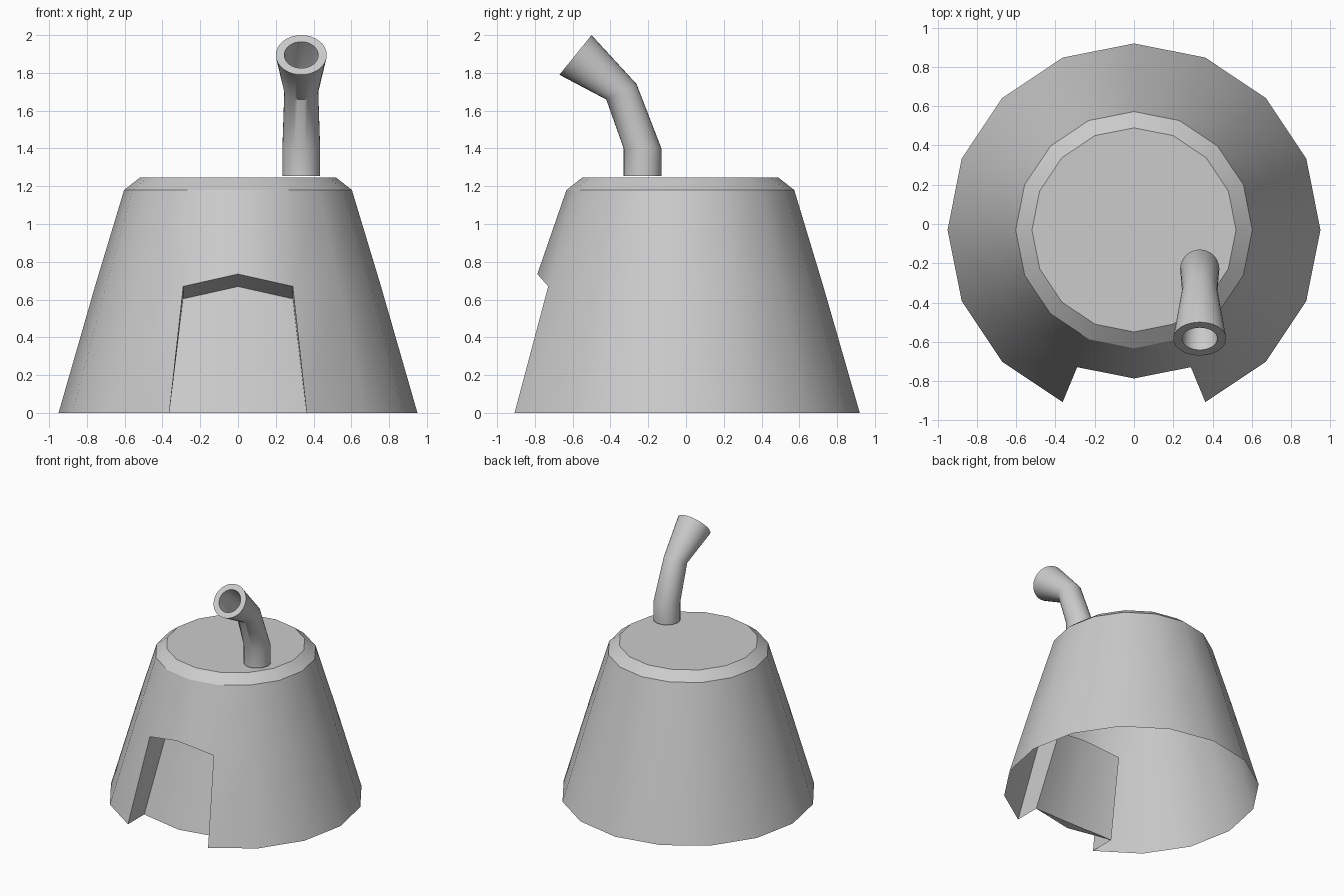
import bpy, bmesh, math
from mathutils import Vector

if "Cube" in bpy.data.objects:
    bpy.data.objects.remove(bpy.data.objects["Cube"])

grey = bpy.data.materials.new("plain_grey")
grey.diffuse_color = (0.6, 0.6, 0.6, 1)
grey.use_nodes = True
grey.node_tree.nodes["Principled BSDF"].inputs["Base Color"].default_value = grey.diffuse_color


def finish(name, bm, angle):
    """Turn a bmesh into a smooth object with sharp creases."""
    mesh = bpy.data.meshes.new(name)
    bm.to_mesh(mesh)
    bm.free()
    mesh.materials.append(grey)
    obj = bpy.data.objects.new(name, mesh)
    bpy.context.collection.objects.link(obj)
    bpy.ops.object.select_all(action='DESELECT')
    bpy.context.view_layer.objects.active = obj
    obj.select_set(True)
    bpy.ops.object.shade_smooth_by_angle(angle=math.radians(angle))
    return obj


def bridge(bm, a, b, skip=()):
    """Join two rings with quads."""
    n = len(a)
    for i in range(n):
        if i not in skip:
            j = (i + 1) % n
            bm.faces.new((a[i], a[j], b[j], b[i]))


# Hut body: sixteen-sided tapered shell, open underneath
SIDES, FRONT, CY = 16, 12, -0.03
DOOR = (FRONT - 1, FRONT)          # the two wall columns holding the doorway
bm = bmesh.new()
rings = []
for r, z in ((0.95, 0), (0.757, 0.67), (0.603, 1.18), (0.52, 1.245)):
    rings.append([bm.verts.new((r * math.cos(i * math.tau / SIDES),
                                CY + r * math.sin(i * math.tau / SIDES), z))
                  for i in range(SIDES)])
rings[1][FRONT].co.z = 0.735       # peaked lintel
bridge(bm, rings[0], rings[1], skip=DOOR)
bridge(bm, rings[1], rings[2])
bridge(bm, rings[2], rings[3])
bm.faces.new(rings[3])

# Doorway recess: back panel, jambs and lintel
cols = (FRONT - 1, FRONT, FRONT + 1)
low = [rings[0][i] for i in cols]
high = [rings[1][i] for i in cols]
low_in = [bm.verts.new(v.co + Vector((0, 0.21, 0))) for v in low]
high_in = [bm.verts.new(v.co + Vector((0, 0.21, -0.066))) for v in high]
for i in (0, 1):
    bm.faces.new((low_in[i], low_in[i + 1], high_in[i + 1], high_in[i]))
    bm.faces.new((high_in[i], high_in[i + 1], high[i + 1], high[i]))
bm.faces.new((low[0], low_in[0], high_in[0], high[0]))
bm.faces.new((low_in[2], low[2], high[2], high_in[2]))
bm.faces.new(low_in[::-1])         # small sill underneath
bmesh.ops.delete(bm, geom=[v for v in bm.verts if not v.link_faces], context='VERTS')
finish("hut_body", bm, 30)

# Chimney pipe: outer bends, mouth rim, then the hollow inside
# each ring: centre y, centre z, radius, tilt in degrees
PIPE = ((-0.23, 1.255, 0.10, 0), (-0.23, 1.40, 0.10, 0),
        (-0.342, 1.70, 0.09, 27), (-0.585, 1.895, 0.135, 51),
        (-0.585, 1.895, 0.09, 51), (-0.562, 1.876, 0.088, 51),
        (-0.342, 1.70, 0.07, 27), (-0.23, 1.40, 0.07, 0))
bm = bmesh.new()
prev = None
for y, z, r, tilt in PIPE:
    t = math.radians(tilt)
    ring = []
    for i in range(32):
        a = i * math.tau / 32
        s = r * math.sin(a)
        # bent rings stay full width sideways
        ring.append(bm.verts.new((0.335 + max(r, 0.0) * math.cos(a),
                                  y + s * math.cos(t), z + s * math.sin(t))))
    if prev:
        bridge(bm, prev, ring)
    else:
        bm.faces.new(ring[::-1])
    prev = ring
bm.faces.new(prev)
finish("chimney_pipe", bm, 40)
